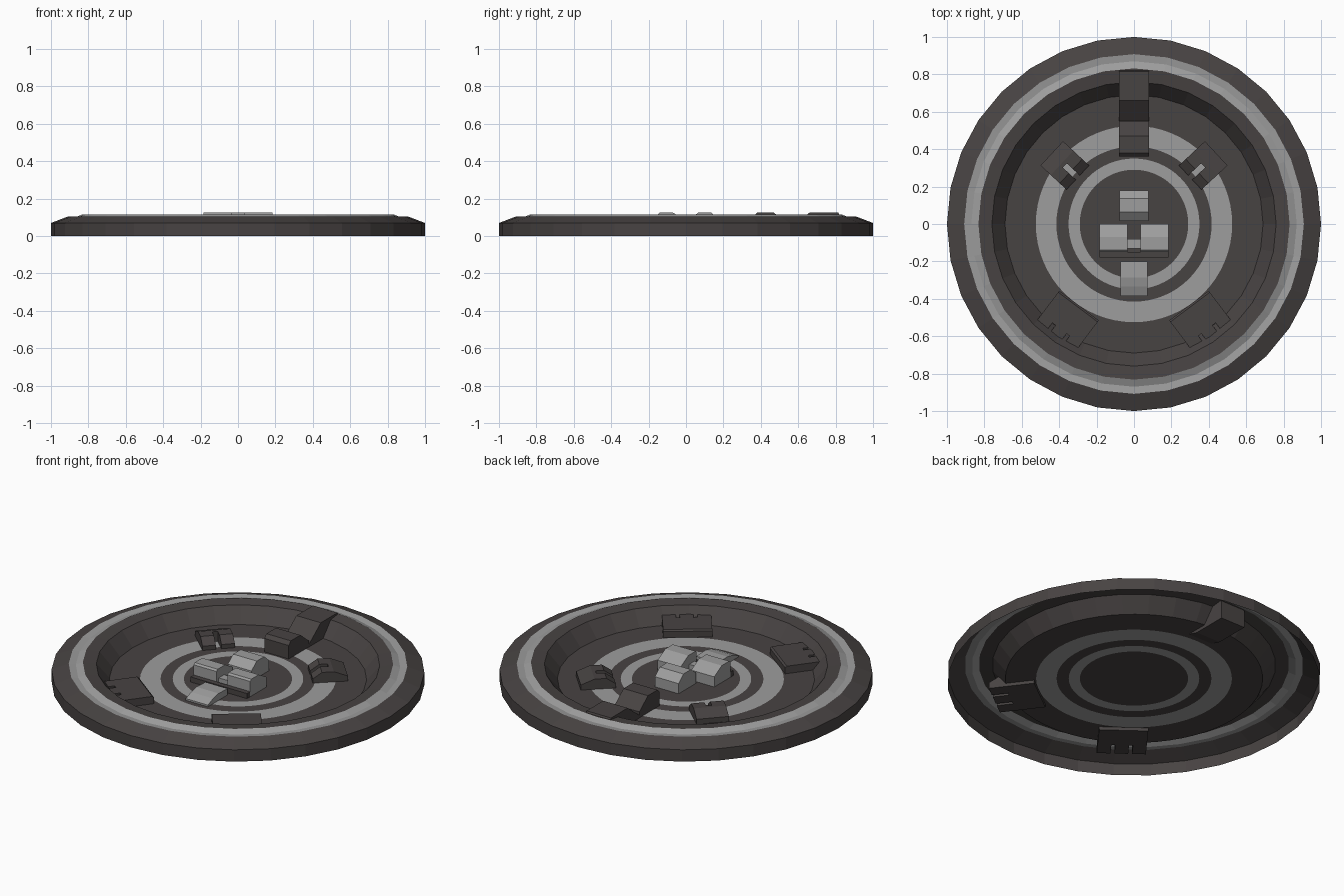
import bpy
import bmesh
from math import cos, sin, pi, radians
from mathutils import Matrix

cube = bpy.data.objects.get("Cube")
if cube:
    bpy.data.objects.remove(cube, do_unlink=True)


def material(name, rgb):
    m = bpy.data.materials.new(name)
    m.use_nodes = True
    m.diffuse_color = (*rgb, 1)
    m.node_tree.nodes["Principled BSDF"].inputs["Base Color"].default_value = (*rgb, 1)
    return m


DARK = material("dark brown grey", (0.064, 0.056, 0.055))
LIGHT = material("light grey", (0.34, 0.34, 0.34))
FLOOR = 0.024
BASE = FLOOR + 0.001   # parts resting on the floor
UNDER = 0.005          # parts reaching through the dish


def finish(name, bm, mats):
    bmesh.ops.recalc_face_normals(bm, faces=bm.faces)
    mesh = bpy.data.meshes.new(name)
    bm.to_mesh(mesh)
    bm.free()
    for m in mats:
        mesh.materials.append(m)
    obj = bpy.data.objects.new(name, mesh)
    bpy.context.collection.objects.link(obj)
    return obj


def lathe(name, profile, light_bands, sides):
    """Spin (radius, height) points; bands listed in light_bands are light."""
    bm = bmesh.new()
    rings = []
    for r, z in profile:
        if r == 0:
            rings.append([bm.verts.new((0, 0, z))] * sides)
        else:
            rings.append([bm.verts.new((r * sin(2 * pi * i / sides), r * cos(2 * pi * i / sides), z))
                          for i in range(sides)])
    for band, (a, b) in enumerate(zip(rings, rings[1:])):
        for i in range(sides):
            j = (i + 1) % sides
            corners = [a[i], a[j], b[j], b[i]]
            face = bm.faces.new(list(dict.fromkeys(corners)))
            face.material_index = int(band in light_bands)
    return finish(name, bm, [DARK, LIGHT])


def extrusion(name, profile, width, mat, center=(0, 0), angle=0, offset=0):
    """Extrude an (along, height) profile sideways, then turn and place it."""
    bm = bmesh.new()
    ends = [[bm.verts.new((offset + s * width / 2, y, z)) for y, z in profile] for s in (-1, 1)]
    for end in ends:
        bm.faces.new(end)
    n = len(profile)
    for i in range(n):
        j = (i + 1) % n
        bm.faces.new((ends[0][i], ends[0][j], ends[1][j], ends[1][i]))
    bm.transform(Matrix.Translation((*center, 0)) @ Matrix.Rotation(radians(angle), 4, "Z"))
    return finish(name, bm, [mat])


# Open dish: outer wall, grooved light rim, nearly flat lip, steep inner wall
lathe("dish_rim", [(1, 0), (1, 0.07), (0.908, 0.105), (0.87, 0.1), (0.832, 0.116),
                   (0.76, 0.108), (0.69, FLOOR)], {2, 3}, 32)

# Floor with two painted light rings
lathe("dish_floor", [(0.69, FLOOR), (0.525, FLOOR), (0.415, FLOOR), (0.35, FLOOR),
                     (0.29, FLOOR), (0, FLOOR)], {1, 3}, 64)

# Light blocks in the middle
extrusion("rear_center_block", [(0.015, BASE), (0.015, 0.085), (0.065, 0.125), (0.135, 0.125),
                                (0.18, 0.085), (0.18, BASE)], 0.155, LIGHT)
for side, x in (("left", 0.11), ("right", -0.11)):
    extrusion(side + "_center_block", [(-0.15, BASE), (-0.15, 0.115), (-0.14, 0.125), (-0.07, 0.125),
                                       (0, 0.085), (0, BASE)], 0.15, LIGHT, (x, 0))
extrusion("front_center_block", [(-0.385, BASE), (-0.385, 0.035), (-0.335, 0.055), (-0.285, 0.066),
                                 (-0.2, 0.062), (-0.2, BASE)], 0.145, LIGHT)
extrusion("center_link", [(-0.13, BASE), (-0.13, 0.07), (-0.08, 0.07), (-0.08, BASE)], 0.08, LIGHT)
extrusion("center_sill", [(-0.18, BASE), (-0.18, 0.055), (-0.15, 0.055), (-0.15, BASE)], 0.37, DARK)

# Rear spoke climbing from the floor to the rim
extrusion("rear_spoke_inner", [(0.36, BASE), (0.36, 0.105), (0.38, 0.125), (0.47, 0.125),
                               (0.55, 0.06), (0.55, BASE)], 0.16, DARK)
extrusion("rear_spoke_outer", [(0.55, BASE), (0.55, 0.04), (0.66, 0.125), (0.815, 0.125),
                               (0.825, 0.105), (0.825, UNDER), (0.62, UNDER)], 0.16, DARK)

# Paired clamps and wall blocks
for side, s in (("left", 1), ("right", -1)):
    spot, turn = (s * 0.37, 0.313), -s * 47
    # Clamp: solid outer bar and two inner prongs around a slot
    extrusion(side + "_clamp_bar", [(0.0, BASE), (0.0, 0.085), (0.02, 0.085), (0.095, 0.055),
                                    (0.095, BASE)], 0.177, DARK, spot, turn)
    for k, e in enumerate((-1, 1)):
        extrusion(f"{side}_clamp_prong_{k + 1}", [(-0.095, BASE), (-0.095, 0.05), (-0.045, 0.085),
                                                  (0.0, 0.085), (0.0, BASE)],
                  0.073, DARK, spot, turn, e * 0.052)
    # Wall block: bar on the floor, three prongs running through the dish wall
    spot, turn = (s * 0.342, -0.5), -s * 143
    extrusion(side + "_wall_block", [(-0.08, UNDER), (-0.08, 0.06), (-0.07, 0.068), (0.08, 0.068),
                                     (0.08, UNDER)], 0.264, DARK, spot, turn)
    for k in range(3):
        extrusion(f"{side}_wall_prong_{k + 1}", [(0.08, UNDER), (0.08, 0.068), (0.12, 0.068),
                                                 (0.17, 0.04), (0.17, UNDER)],
                  0.074, DARK, spot, turn, (k - 1) * 0.095)
